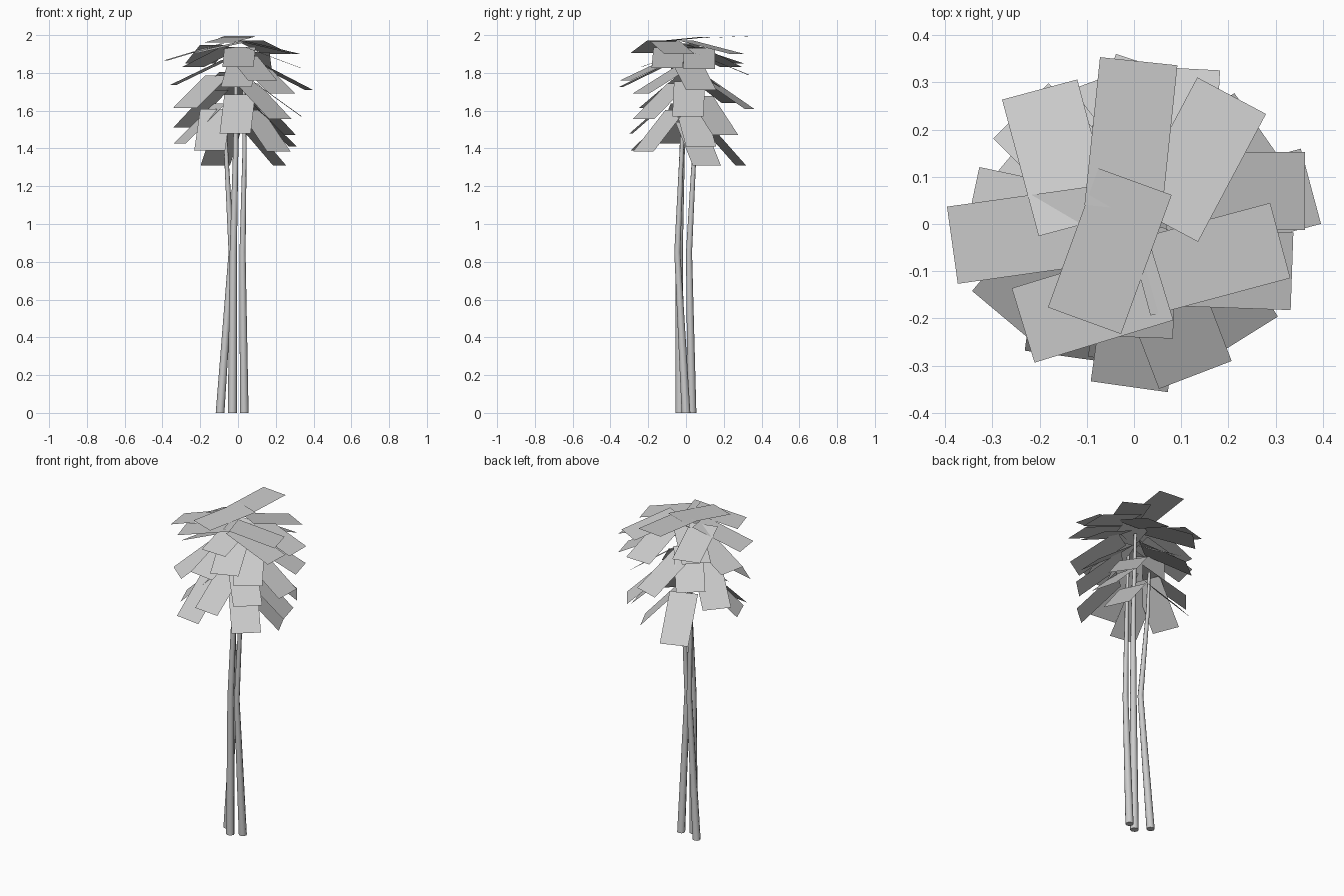
import bpy, bmesh, math
from mathutils import Vector

if "Cube" in bpy.data.objects:
    bpy.data.objects.remove(bpy.data.objects["Cube"])

grey = bpy.data.materials.new("plain_grey")
grey.diffuse_color = (0.6, 0.6, 0.6, 1)
grey.use_nodes = True
grey.node_tree.nodes["Principled BSDF"].inputs["Base Color"].default_value = grey.diffuse_color


def add_object(name, bm):
    mesh = bpy.data.meshes.new(name)
    bm.to_mesh(mesh)
    bm.free()
    mesh.materials.append(grey)
    ob = bpy.data.objects.new(name, mesh)
    bpy.context.collection.objects.link(ob)
    return ob


# Stems: bent tapering tubes through (x, y, z, radius) rings
def stem(name, rings, sides=8):
    bm = bmesh.new()
    loops = []
    for x, y, z, r in rings:
        loops.append([bm.verts.new((x + r * math.cos(2 * math.pi * i / sides),
                                    y + r * math.sin(2 * math.pi * i / sides), z))
                      for i in range(sides)])
    for a, b in zip(loops, loops[1:]):
        for i in range(sides):
            j = (i + 1) % sides
            f = bm.faces.new((a[i], a[j], b[j], b[i]))
            f.smooth = True
    bm.faces.new(loops[0][::-1])
    bm.faces.new(loops[-1])
    add_object(name, bm)


stem("left_stem", [(-.095, .032, 0, .023), (-.034, .016, .85, .016),
                   (-.064, .045, 1.4, .011), (-.07, .05, 1.65, .008)])
stem("middle_stem", [(-.03, -.032, 0, .024), (-.025, -.036, .85, .019),
                     (-.012, -.02, 1.4, .014), (-.01, 0, 1.9, .009)])
stem("right_stem", [(.033, 0, 0, .023), (.024, -.046, .85, .016),
                    (.035, -.022, 1.4, .011), (.03, -.015, 1.75, .008)])

# Leaves droop more the lower they hang: (tip height, droop in degrees)
DROOP = [(1.30, 47), (1.48, 41), (1.6, 34), (1.72, 26), (1.82, 21), (1.9, 13), (1.97, 4), (2.01, -6)]


def droop(z):
    for (z0, d0), (z1, d1) in zip(DROOP, DROOP[1:]):
        if z <= z1:
            return math.radians(d0 + (d1 - d0) * (z - z0) / (z1 - z0))
    return 0


# Leaf cards: tip centre x, y, z and heading in degrees
LEAVES = [
    # crown
    (.01, .345, 1.995, 84), (-.105, -.205, 1.96, 250), (.31, -.035, 1.90, 15),
    (-.385, -.045, 1.865, 188), (.207, .272, 1.90, 62), (-.235, -.215, 1.905, 197),
    # upper tier
    (-.2, .285, 1.85, 105), (.362, .07, 1.82, 0), (0, -.24, 1.83, 268),
    (.1, .33, 1.79, 87), (-.345, .04, 1.735, 168), (.335, -.1, 1.825, -2),
    (-.24, .24, 1.83, 135),
    # middle tier
    (.375, .08, 1.71, 15), (.13, -.32, 1.76, 291), (-.01, -.345, 1.725, 262),
    (-.28, -.195, 1.615, 230), (-.2, .24, 1.64, 128), (.04, .335, 1.61, 72),
    (.335, .01, 1.57, -2), (.235, -.24, 1.69, 302), (.225, -.225, 1.555, 314),
    # lower tier
    (-.29, .11, 1.51, 140), (-.015, -.29, 1.48, 264), (.26, .21, 1.47, 35),
    (-.31, -.09, 1.425, 202), (-.15, -.28, 1.39, 262), (.29, .08, 1.41, 15),
    (.215, -.225, 1.385, 311), (-.12, .29, 1.31, 110), (.22, .11, 1.31, 25),
]
LENGTH, WIDTH = .315, .165
for n, (x, y, z, heading) in enumerate(LEAVES, 1):
    h, d = math.radians(heading), droop(z)
    tip = Vector((x, y, z))
    along = Vector((math.cos(h) * math.cos(d), math.sin(h) * math.cos(d), -math.sin(d)))
    side = Vector((-math.sin(h), math.cos(h), 0)) * WIDTH / 2
    root = tip - along * LENGTH
    bm = bmesh.new()
    bm.faces.new([bm.verts.new(p) for p in (root - side, tip - side, tip + side, root + side)])
    add_object(f"leaf_{n:02d}", bm)
